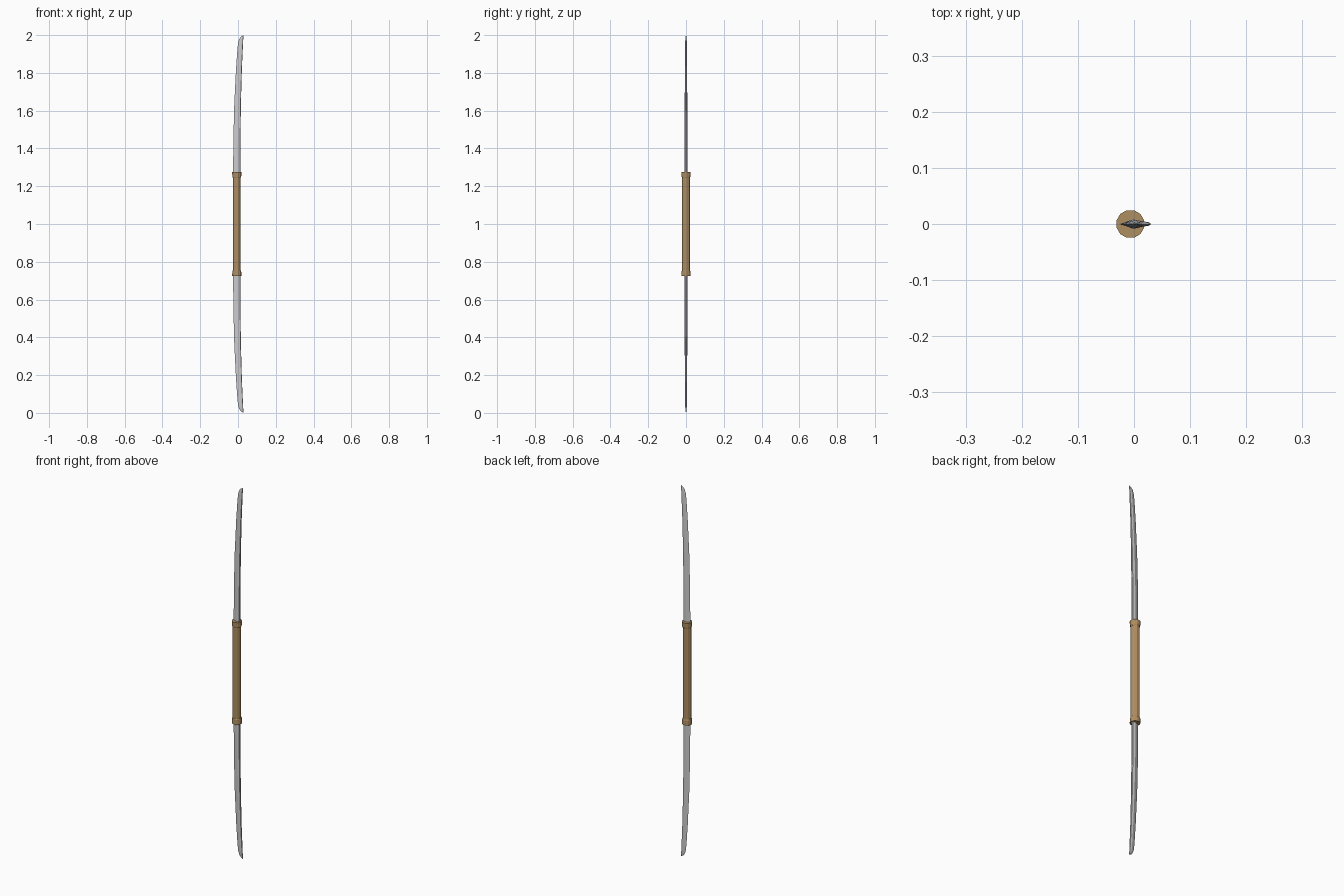
import bpy, bmesh, math

if "Cube" in bpy.data.objects:
    bpy.data.objects.remove(bpy.data.objects["Cube"])

CX = -0.0065   # handle axis
SIDES = 12


def make_object(name, bm, mat=None):
    bmesh.ops.recalc_face_normals(bm, faces=bm.faces)
    me = bpy.data.meshes.new(name)
    bm.to_mesh(me)
    bm.free()
    ob = bpy.data.objects.new(name, me)
    bpy.context.collection.objects.link(ob)
    if mat:
        me.materials.append(mat)
    return ob


def loft(bm, rings, close_end=True):
    loops = [[bm.verts.new(p) for p in ring] for ring in rings]
    n = len(loops[0])
    for a, b in zip(loops, loops[1:]):
        for i in range(n):
            j = (i + 1) % n
            bm.faces.new((a[i], a[j], b[j], b[i]))
    bm.faces.new(loops[0])
    if close_end:
        bm.faces.new(loops[-1])
    return loops


def turned(name, profile, mat):
    # twelve-sided turned part, profile is (radius, z)
    bm = bmesh.new()
    rings = []
    for r, z in profile:
        R = r / math.cos(math.pi / SIDES)
        rings.append([(CX + R * math.cos((i + .5) * 2 * math.pi / SIDES),
                       R * math.sin((i + .5) * 2 * math.pi / SIDES), z)
                      for i in range(SIDES)])
    loft(bm, rings)
    return make_object(name, bm, mat)


def flip_z(z, up):
    return z if up else 2.0 - z


def blade(name, up):
    # stations: z, cutting edge x, spine x, ridge half thickness
    stations = [(1.24, -0.026, 0.0125, 0.0085),
                (1.45, -0.0245, 0.0130, 0.0080),
                (1.64, -0.0195, 0.0155, 0.0070),
                (1.82, -0.0105, 0.0205, 0.0058),
                (1.92, -0.0035, 0.0250, 0.0050),
                (1.96, 0.0005, 0.0270, 0.0044),
                (1.98, 0.0070, 0.0280, 0.0036),
                (1.992, 0.0160, 0.0290, 0.0025)]
    bm = bmesh.new()
    rings = []
    for z, e, s, h in stations:
        w = s - e
        rings.append([(e, 0, flip_z(z, up)),
                      (e + 0.62 * w, -h, flip_z(z, up)),
                      (s - 0.05 * w, -h * 0.7, flip_z(z, up)),
                      (s, 0, flip_z(z, up)),
                      (s - 0.05 * w, h * 0.7, flip_z(z, up)),
                      (e + 0.62 * w, h, flip_z(z, up))])
    last = loft(bm, rings, close_end=False)[-1]
    # pointed tip
    tip = bm.verts.new((0.0305, 0, flip_z(2.0, up)))
    for i in range(6):
        bm.faces.new((last[i], last[(i + 1) % 6], tip))
    return make_object(name, bm)


wood = bpy.data.materials.new("tan_wood")
wood.diffuse_color = (0.43, 0.27, 0.12, 1)
wood.use_nodes = True
wood.node_tree.nodes["Principled BSDF"].inputs["Base Color"].default_value = wood.diffuse_color

# grip
turned("grip", [(0.0205, 0.735), (0.0205, 1.265)], wood)

# end collars and blades, mirrored above and below
for tag, up in (("upper", True), ("lower", False)):
    prof = [(0.0215, 1.245), (0.0235, 1.25), (0.0245, 1.275)]
    turned(tag + "_collar", [(r, flip_z(z, up)) for r, z in prof], wood)
    blade(tag + "_blade", up)
